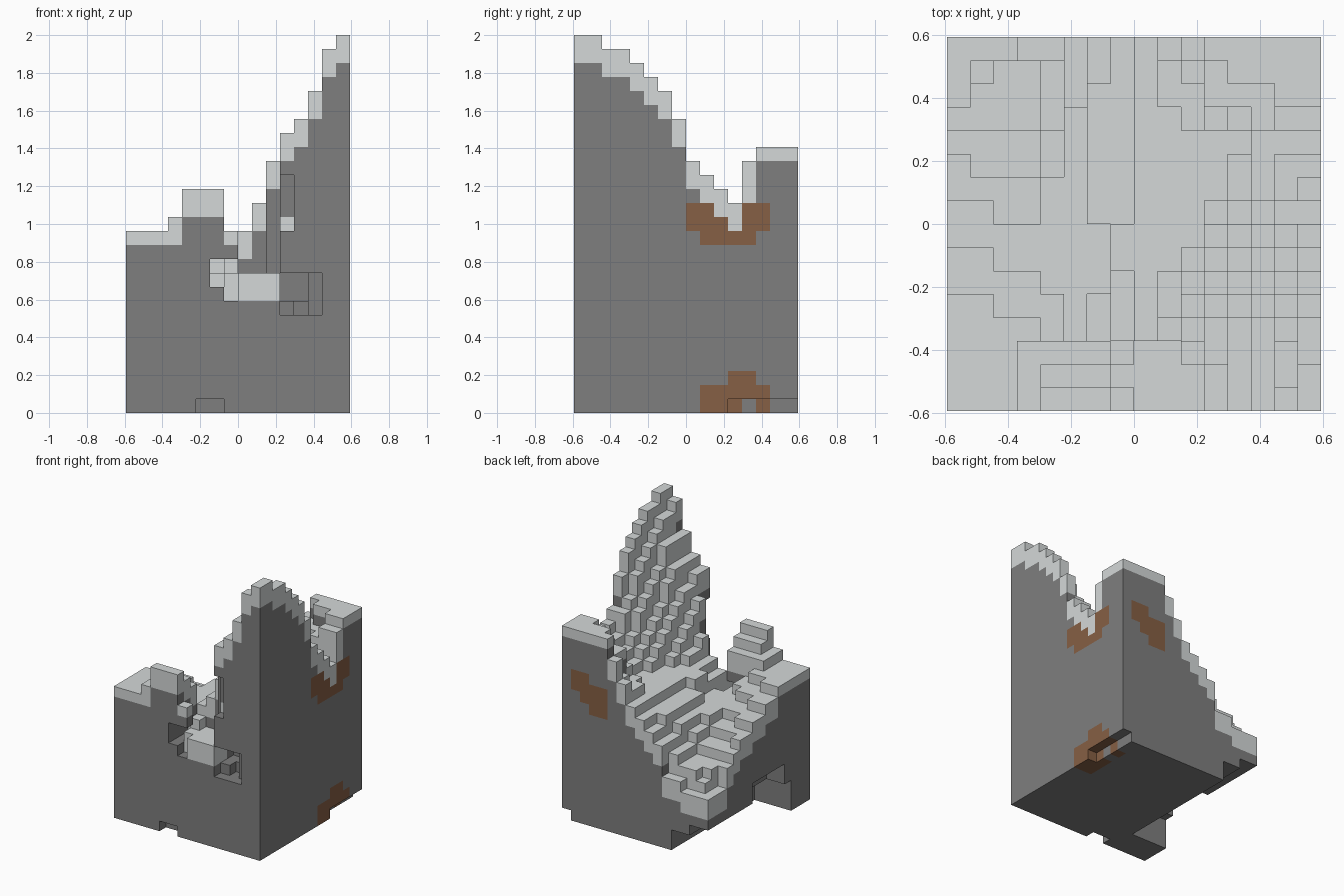
import bpy, bmesh
from mathutils import Vector

cube = bpy.data.objects.get("Cube")
if cube:
    bpy.data.objects.remove(cube, do_unlink=True)

N = 16
TALL = 27
CELL = 2.0 / TALL


def material(name, rgb):
    m = bpy.data.materials.new(name)
    m.use_nodes = True
    m.diffuse_color = (*rgb, 1)
    m.node_tree.nodes["Principled BSDF"].inputs["Base Color"].default_value = (*rgb, 1)
    return m


ROCK = material("grey_rock", (0.21, 0.21, 0.21))
CAP = material("pale_cap", (0.66, 0.69, 0.69))
ORE = material("brown_ore", (0.24, 0.115, 0.058))

# Coarse terrain heights in cells, sampled every third column (rows go front to back)
COARSE = [
    [13, 14, 16, 19, 21, 27],
    [13, 13, 10, 15, 21, 26],
    [12, 11, 11, 13, 17, 23],
    [10, 10, 12, 13, 14, 17],
    [8, 8, 12, 13, 14, 15],
    [6, 8, 11, 15, 19, 19],
]
# Exact outlines along the four outer sides
FRONT = [13, 13, 13, 14, 16, 16, 16, 13, 10, 10, 10, 20, 21, 23, 26, 27]
BACK = [6, 6, 6, 7, 7, 10, 11, 12, 13, 15, 17, 19, 19, 19, 19, 19]
RIGHT = [27, 27, 26, 26, 25, 24, 23, 21, 18, 17, 16, 15, 18, 19, 19, 19]
LEFT = [13, 13, 13, 13, 13, 12, 12, 11, 11, 10, 10, 9, 8, 6, 6, 6]
# Level shelf in the middle: row -> first and last column
SHELF = {6: (7, 9), 7: (7, 10), 8: (8, 10), 9: (8, 11),
         10: (8, 11), 11: (8, 12), 12: (8, 9)}


def height(i, j):
    """Column height: outlines on the rim, stepped interpolation inside."""
    if i == N - 1:
        return RIGHT[j]
    if i == 0:
        return LEFT[j]
    if j == 0:
        return FRONT[i]
    if j == N - 1:
        return BACK[i]
    if j < 3 and i < 11 - j // 2:             # front tower and gully
        if i < 3:
            return 13
        if i < 7:
            return 14 if i == 3 else 16 - j
        return 10 if i > 7 else 9 + j
    if j > 12 and i > 10:                     # rear plateau
        return 19 if i + 2 * j >= 40 else 17
    if j in SHELF and SHELF[j][0] <= i <= SHELF[j][1]:
        return 13
    if j == 12 and i > 9:                     # step up to the plateau
        return i + 4
    a, b = min(i // 3, 4), min(j // 3, 4)
    u, v = i / 3 - a, j / 3 - b
    low = COARSE[b][a] * (1 - u) + COARSE[b][a + 1] * u
    high = COARSE[b + 1][a] * (1 - u) + COARSE[b + 1][a + 1] * u
    return int(low * (1 - v) + high * v + 0.5)


def cap_depth(i, j):
    if (i < 3 and j < 5) or (j > 12 and i > 10) or (i == 7 and j == 0):
        return 1
    return 3 if j == 12 and i > 9 else 2


def box(x0, x1, y0, y1, z0, z1):
    """All cells in an inclusive range."""
    return [(x, y, z) for x in range(x0, x1 + 1)
            for y in range(y0, y1 + 1) for z in range(z0, z1 + 1)]


# Fill the columns
cells = {}
for i in range(N):
    for j in range(N):
        top = height(i, j)
        for z in range(top):
            cells[i, j, z] = CAP if z >= top - cap_depth(i, j) else ROCK

# Ore patches on the right and rear walls, and a pale spot in the front hollow
PATCHES = [
    (ORE, (15, 15, 8, 13, 13, 14)), (ORE, (15, 15, 9, 12, 12, 12)),
    (ORE, (14, 15, 9, 13, 0, 1)), (ORE, (14, 15, 11, 12, 2, 2)),
    (ORE, (13, 14, 15, 15, 13, 14)), (ORE, (11, 13, 15, 15, 12, 13)),
    (ORE, (11, 12, 15, 15, 11, 11)), (ROCK, (14, 14, 12, 12, 0, 0)),
    (CAP, (11, 11, 1, 1, 13, 13)),
]
for mat, b in PATCHES:
    for c in box(*b):
        if cells.get(c, CAP) != CAP:
            cells[c] = mat

# Caves and undercuts
CAVES = [
    (6, 6, 0, 2, 9, 10), (7, 7, 0, 0, 8, 10), (11, 11, 0, 0, 13, 16),
    (11, 13, 0, 0, 7, 9), (11, 12, 1, 2, 8, 9), (12, 12, 1, 1, 7, 7),
    (5, 6, 0, 0, 0, 0), (15, 15, 11, 15, 0, 0),
    (0, 3, 9, 15, 0, 1), (0, 1, 9, 15, 2, 2),
    (0, 3, 3, 8, 0, 2), (0, 1, 4, 8, 3, 4),
]
for b in CAVES:
    for c in box(*b):
        cells.pop(c, None)


def build(name, mat):
    """Mesh the exposed cell faces of one material."""
    bm = bmesh.new()
    seen = {}

    def vert(p):
        key = tuple(p)
        if key not in seen:
            seen[key] = bm.verts.new(((p[0] - N / 2) * CELL, (p[1] - N / 2) * CELL, p[2] * CELL))
        return seen[key]

    for c, m in cells.items():
        if m != mat:
            continue
        for axis in range(3):
            for side in (0, 1):
                n = list(c)
                n[axis] += 2 * side - 1
                if tuple(n) in cells:
                    continue
                e1, e2 = Vector(), Vector()
                e1[(axis + 1) % 3] = 1
                e2[(axis + 2) % 3] = 1
                o = Vector(c)
                o[axis] += side
                ring = [o, o + e1, o + e1 + e2, o + e2]
                if not side:
                    ring.reverse()
                bm.faces.new([vert(p) for p in ring])
    mesh = bpy.data.meshes.new(name)
    bm.to_mesh(mesh)
    bm.free()
    mesh.materials.append(mat)
    bpy.context.collection.objects.link(bpy.data.objects.new(name, mesh))


build("rock_body", ROCK)
build("pale_terrain_cap", CAP)
build("ore_patches", ORE)
